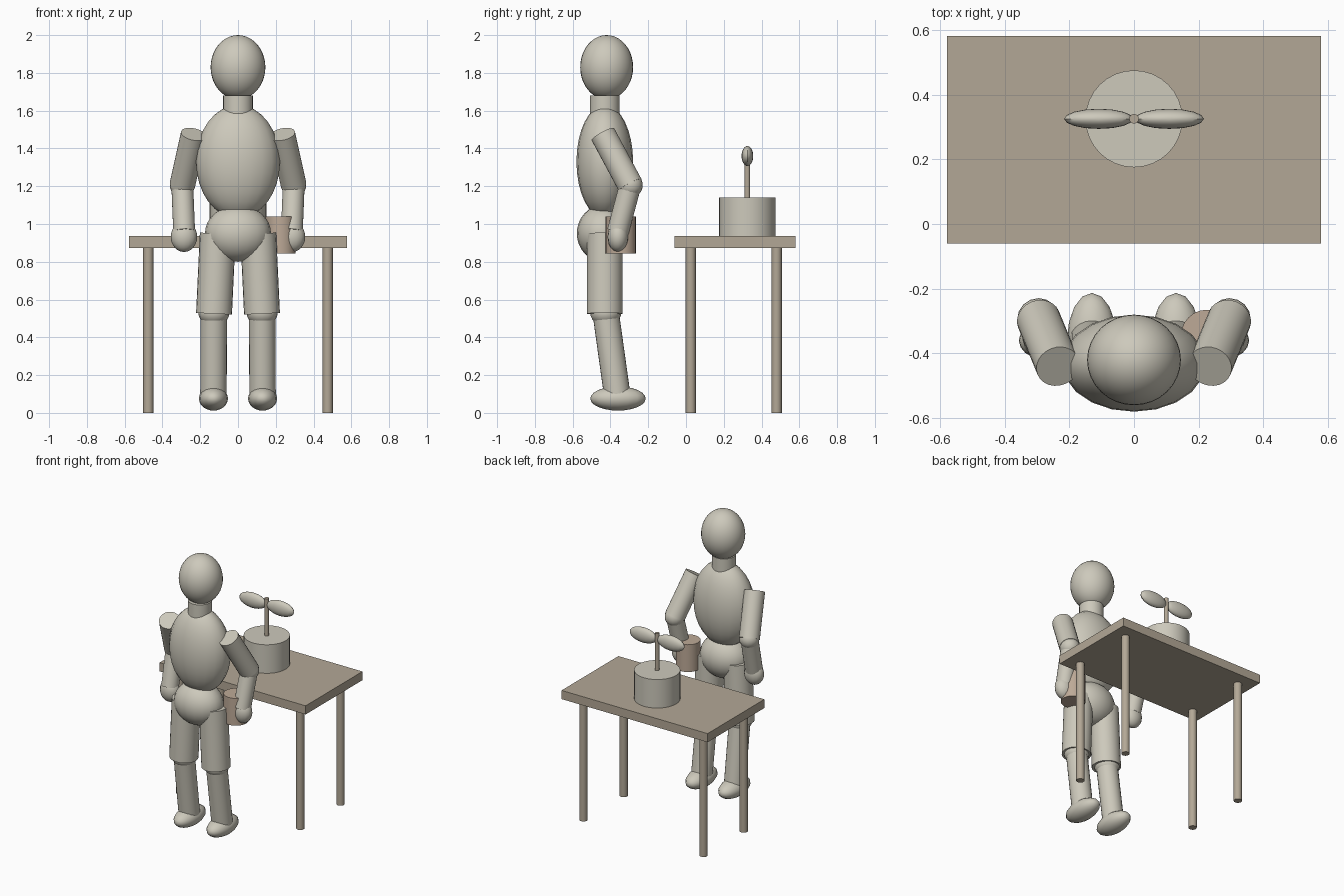
import bpy, math
from mathutils import Vector

if "Cube" in bpy.data.objects:
    bpy.data.objects.remove(bpy.data.objects["Cube"])


def material(name, rgb):
    m = bpy.data.materials.new(name)
    m.diffuse_color = (*rgb, 1)
    m.use_nodes = True
    m.node_tree.nodes["Principled BSDF"].inputs["Base Color"].default_value = m.diffuse_color
    return m


BODY = material("pale grey", (0.61, 0.585, 0.50))
WOOD = material("brown grey wood", (0.45, 0.39, 0.305))
CLAY = material("clay brown", (0.51, 0.40, 0.31))


def finish(name, mat, angle=40):
    ob = bpy.context.object
    ob.name = name
    ob.data.materials.append(mat)
    bpy.ops.object.transform_apply(location=False, rotation=False, scale=True)
    bpy.ops.object.shade_smooth_by_angle(angle=math.radians(angle))
    return ob


def ellipsoid(name, loc, radii, mat=BODY, seg=24, rings=16):
    bpy.ops.mesh.primitive_uv_sphere_add(segments=seg, ring_count=rings, radius=1, location=loc)
    bpy.context.object.scale = radii
    return finish(name, mat)


def rod(name, a, b, r, mat=BODY, seg=24):
    a, b = Vector(a), Vector(b)
    d = b - a
    bpy.ops.mesh.primitive_cylinder_add(vertices=seg, radius=r, depth=d.length, location=(a + b) / 2)
    bpy.context.object.rotation_euler = d.to_track_quat('Z', 'Y').to_euler()
    return finish(name, mat)


# Trunk and head
ellipsoid("head", (0, -0.42, 1.83), (0.145, 0.14, 0.17), seg=32, rings=20)
rod("neck", (0, -0.43, 1.56), (0, -0.43, 1.68), 0.079)
ellipsoid("torso", (0, -0.43, 1.33), (0.222, 0.15, 0.30), seg=20)
ellipsoid("pelvis", (0, -0.44, 0.95), (0.175, 0.138, 0.15), seg=20)

# Limbs, mirrored left and right
for side, s in (("left", -1), ("right", 1)):
    shoulder = (s * 0.235, -0.44, 1.475)
    elbow = (s * 0.295, -0.295, 1.205)
    wrist = (s * 0.285, -0.36, 0.96)
    rod(side + "_upper_arm", shoulder, elbow, 0.068)
    ellipsoid(side + "_elbow", elbow, (0.066, 0.066, 0.066), seg=16, rings=12)
    rod(side + "_forearm", elbow, wrist, 0.058)
    ellipsoid(side + "_hand", (s * 0.286, -0.36, 0.932), (0.07, 0.055, 0.08), seg=16, rings=12)
    knee = (s * 0.128, -0.425, 0.53)
    rod(side + "_thigh", (s * 0.107, -0.43, 0.95), (s * 0.127, -0.43, 0.525), 0.095)
    ellipsoid(side + "_knee", knee, (0.082, 0.082, 0.07), seg=16, rings=12)
    rod(side + "_shin", knee, (s * 0.13, -0.365, 0.10), 0.07)
    ellipsoid(side + "_foot", (s * 0.13, -0.36, 0.076), (0.077, 0.147, 0.064), seg=16, rings=12)

# Cup held in one hand
rod("cup", (0.225, -0.345, 0.845), (0.225, -0.345, 1.04), 0.08, CLAY)

# Table
bpy.ops.mesh.primitive_cube_add(size=1, location=(0, 0.26, 0.905))
bpy.context.object.scale = (1.155, 0.642, 0.062)
finish("table_top", WOOD, 30)
for x in (-0.475, 0.475):
    for y in (0.025, 0.48):
        rod("table_leg", (x, y, 0), (x, y, 0.875), 0.027, WOOD, 16)

# Drum with a small propeller on a stem
rod("drum", (0, 0.325, 0.935), (0, 0.325, 1.14), 0.15, seg=32)
rod("stem", (0, 0.325, 1.13), (0, 0.325, 1.405), 0.015, WOOD, 12)
for s in (-1, 1):
    ellipsoid("blade", (s * 0.109, 0.325, 1.36), (0.107, 0.031, 0.053), seg=16, rings=12)
